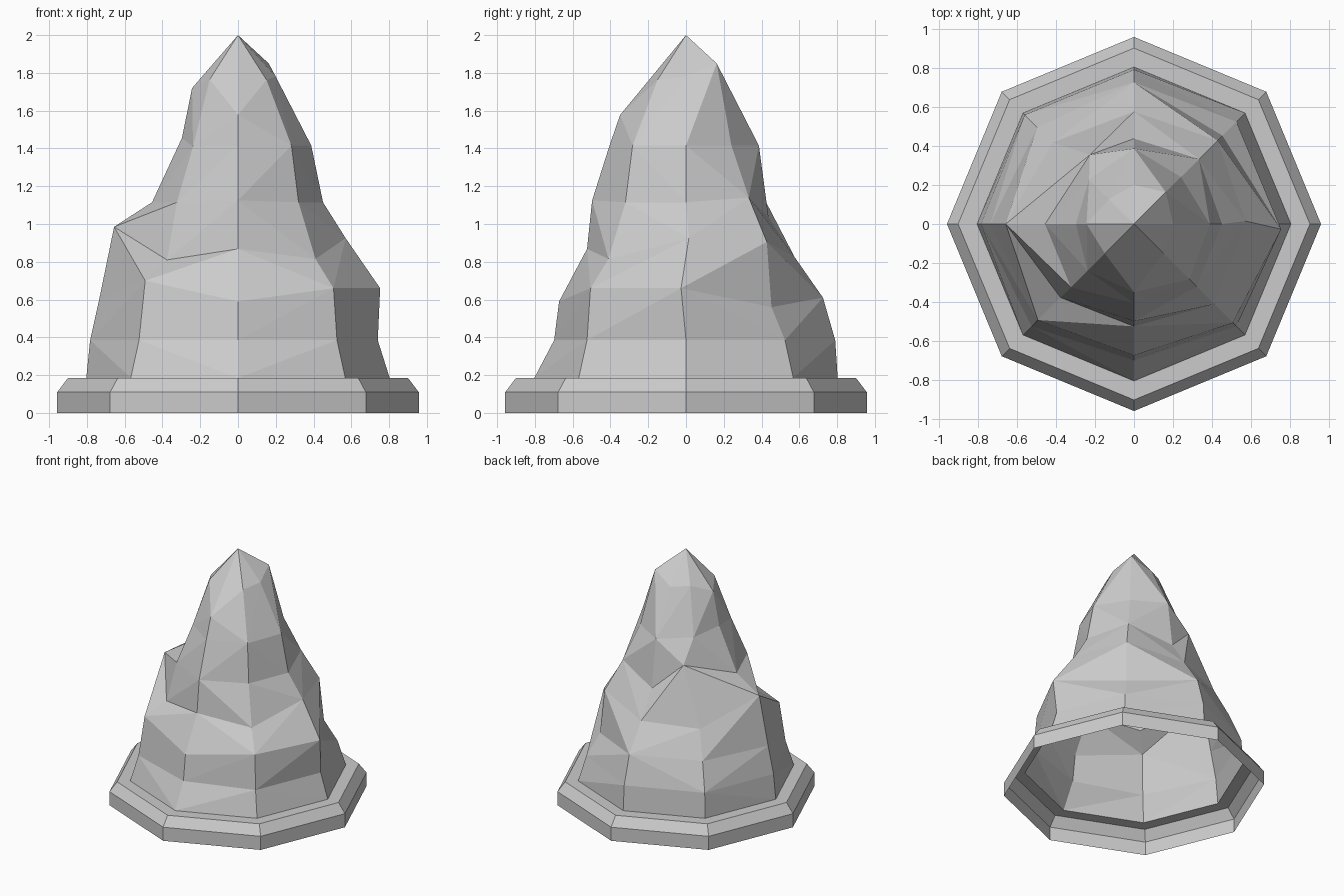
import bpy, bmesh
from math import radians, cos, sin
from mathutils import Vector

if "Cube" in bpy.data.objects:
    bpy.data.objects.remove(bpy.data.objects["Cube"])

SIDES = 8


def finish(name, bm):
    bmesh.ops.recalc_face_normals(bm, faces=bm.faces)
    mesh = bpy.data.meshes.new(name)
    bm.to_mesh(mesh)
    bm.free()
    obj = bpy.data.objects.new(name, mesh)
    bpy.context.collection.objects.link(obj)
    return obj


def polar(r, z, deg):
    return Vector((r * cos(radians(deg)), r * sin(radians(deg)), z))


# Plinth: hollow octagonal rim with a chamfer and a flat ledge
bm = bmesh.new()
rings = [[bm.verts.new(polar(r, z, i * 45)) for i in range(SIDES)]
         for r, z in [(0.957, 0), (0.957, 0.11), (0.90, 0.185), (0.803, 0.185)]]
for lo, hi in zip(rings, rings[1:]):
    for i in range(SIDES):
        j = (i + 1) % SIDES
        bm.faces.new((lo[i], lo[j], hi[j], hi[i]))
finish("plinth", bm)

# Rock: one rough profile (radius, height, optional twist) per corner, from +x turning to +y
profiles = [
    [(0.74, 0.385), (0.753, 0.66, -2), (0.57, 0.925, 1.5), (0.45, 1.115), (0.388, 1.415), (0.20, 1.78)],
    [(0.741, 0.385), (0.64, 0.56), (0.605, 0.905), (0.47, 1.14), (0.34, 1.415), (0.23, 1.85)],
    [(0.79, 0.385), (0.725, 0.61), (0.575, 0.825), (0.437, 1.035), (0.386, 1.415), (0.20, 1.765)],
    [(0.79, 0.385), (0.70, 0.60), (0.59, 0.81), (0.42, 1.25, -12.5), (0.325, 1.43), (0.18, 1.78)],
    [(0.783, 0.385), (0.735, 0.60), (0.656, 0.985), (0.455, 1.115), (0.297, 1.455), (0.243, 1.72)],
    [(0.741, 0.385), (0.695, 0.70), (0.532, 0.81), (0.457, 1.115), (0.337, 1.41), (0.212, 1.765)],
    [(0.698, 0.385), (0.672, 0.59), (0.524, 0.868), (0.497, 1.125), (0.405, 1.415), (0.349, 1.577)],
    [(0.741, 0.385), (0.715, 0.66), (0.58, 0.815), (0.453, 1.115), (0.40, 1.415), (0.213, 1.763)],
]
bm = bmesh.new()
cols = []
for i, prof in enumerate(profiles):
    pts = [(0.803, 0.185)] + prof
    cols.append([bm.verts.new(polar(p[0], p[1], i * 45 + (p[2] if len(p) > 2 else 0))) for p in pts])
apex = bm.verts.new((0, 0, 2))
for i in range(SIDES):
    a, b = cols[i], cols[(i + 1) % SIDES]
    for k in range(len(a) - 1):
        # Split each facet along its outward ridge
        n = (b[k].co - a[k].co).cross(a[k + 1].co - a[k].co)
        rise = (a[k].co + b[k + 1].co - b[k].co - a[k + 1].co).dot(n)
        if rise > 0:
            bm.faces.new((a[k], b[k], b[k + 1]))
            bm.faces.new((a[k], b[k + 1], a[k + 1]))
        else:
            bm.faces.new((a[k], b[k], a[k + 1]))
            bm.faces.new((b[k], b[k + 1], a[k + 1]))
    bm.faces.new((a[-1], b[-1], apex))
finish("rock", bm)
